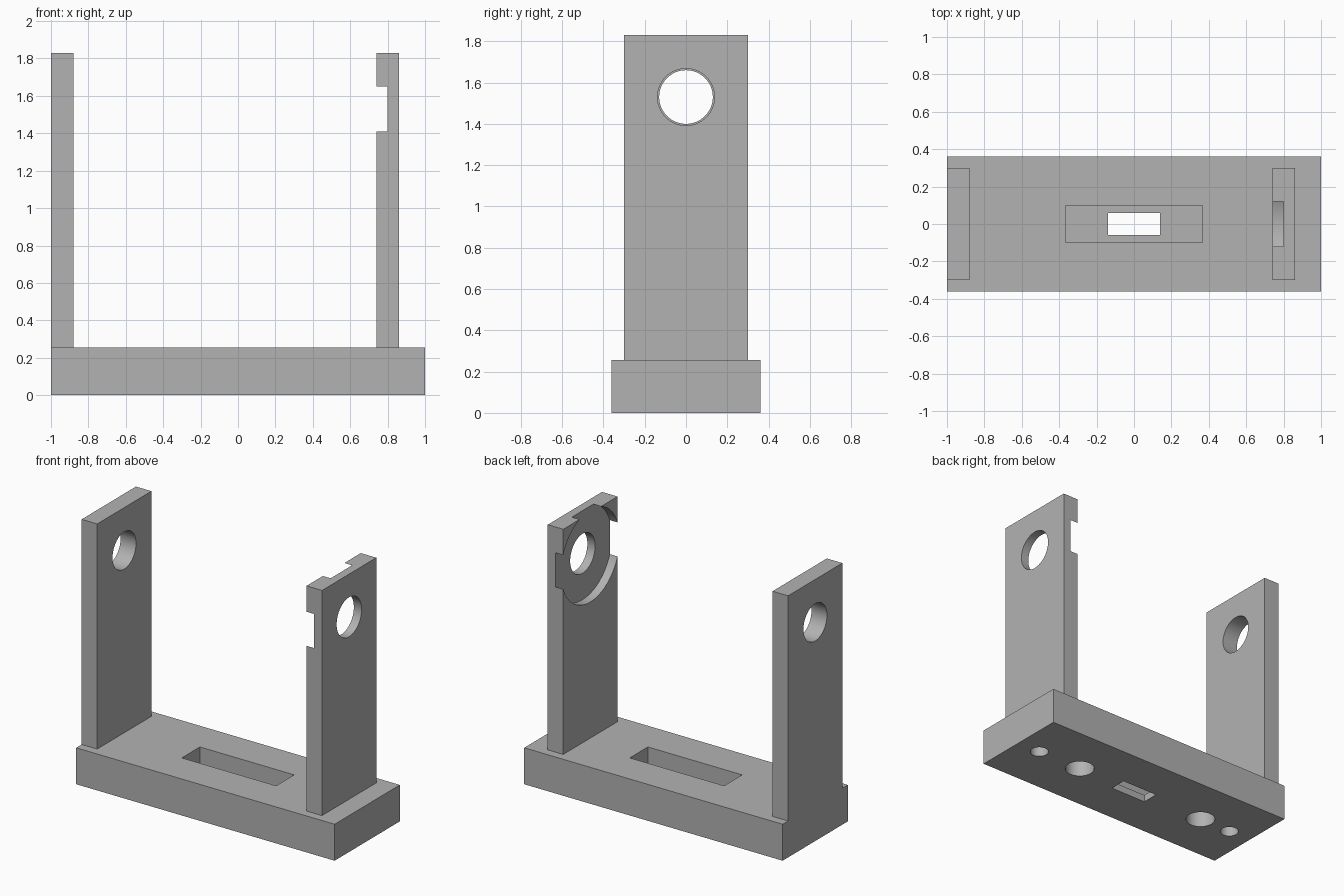
import bpy
from math import pi, radians

if "Cube" in bpy.data.objects:
    bpy.data.objects.remove(bpy.data.objects["Cube"], do_unlink=True)

grey = bpy.data.materials.new("plain grey")
grey.use_nodes = True
GREY = (0.448, 0.448, 0.448, 1)
grey.diffuse_color = GREY
grey.node_tree.nodes["Principled BSDF"].inputs["Base Color"].default_value = GREY


def box(name, x, y, z):
    """Box from (min, max) ranges on each axis."""
    ranges = (x, y, z)
    bpy.ops.mesh.primitive_cube_add(size=1, location=[sum(r) / 2 for r in ranges])
    ob = bpy.context.object
    ob.name = name
    ob.scale = [r[1] - r[0] for r in ranges]
    bpy.ops.object.transform_apply(location=False, rotation=False, scale=True)
    ob.data.materials.append(grey)
    return ob


def cylinder(name, radius, depth, location, along_x=False):
    bpy.ops.mesh.primitive_cylinder_add(
        vertices=64, radius=radius, depth=depth, location=location,
        rotation=(0, pi / 2 if along_x else 0, 0))
    ob = bpy.context.object
    ob.name = name
    ob.data.materials.append(grey)
    return ob


def cut(target, cutters):
    """Subtract each cutter in turn, then discard it."""
    for cutter in cutters:
        cutter.hide_render = True
        mod = target.modifiers.new("cut", 'BOOLEAN')
        mod.operation = 'DIFFERENCE'
        mod.solver = 'EXACT'
        mod.object = cutter
        bpy.ops.object.select_all(action='DESELECT')
        target.select_set(True)
        bpy.context.view_layer.objects.active = target
        bpy.ops.object.modifier_apply(modifier=mod.name)
        bpy.data.objects.remove(cutter, do_unlink=True)
    bpy.ops.object.shade_smooth_by_angle(angle=radians(30))


BASE_TOP, TOP, AXLE = 0.255, 1.83, 1.53

# Base with a stepped slot and blind holes underneath
base = box("base", (-1, 1), (-0.36, 0.36), (0, BASE_TOP))
cutters = [box("pocket_cutter", (-0.365, 0.365), (-0.1, 0.1), (0.05, 0.4)),
           box("slot_cutter", (-0.14, 0.14), (-0.06, 0.06), (-0.1, 0.1))]
for x, radius in ((0.82, 0.06), (0.47, 0.096), (-0.575, 0.096), (-0.825, 0.06)):
    cutters.append(cylinder("hole_cutter", radius, 0.3, (x, 0, 0)))
cut(base, cutters)

# Plain upright with a round hole
right_upright = box("right_upright", (-1, -0.88), (-0.3, 0.3), (BASE_TOP, TOP))
cut(right_upright, [cylinder("bore_cutter", 0.13, 0.4, (-0.94, 0, AXLE), True)])

# Upright with a hole and a wide round recess on its inner face
left_upright = box("left_upright", (0.74, 0.86), (-0.3, 0.3), (BASE_TOP, TOP))
cut(left_upright, [cylinder("recess_cutter", 0.323, 0.2, (0.7, 0, AXLE), True),
                   cylinder("bore_cutter", 0.138, 0.4, (0.8, 0, AXLE), True)])
